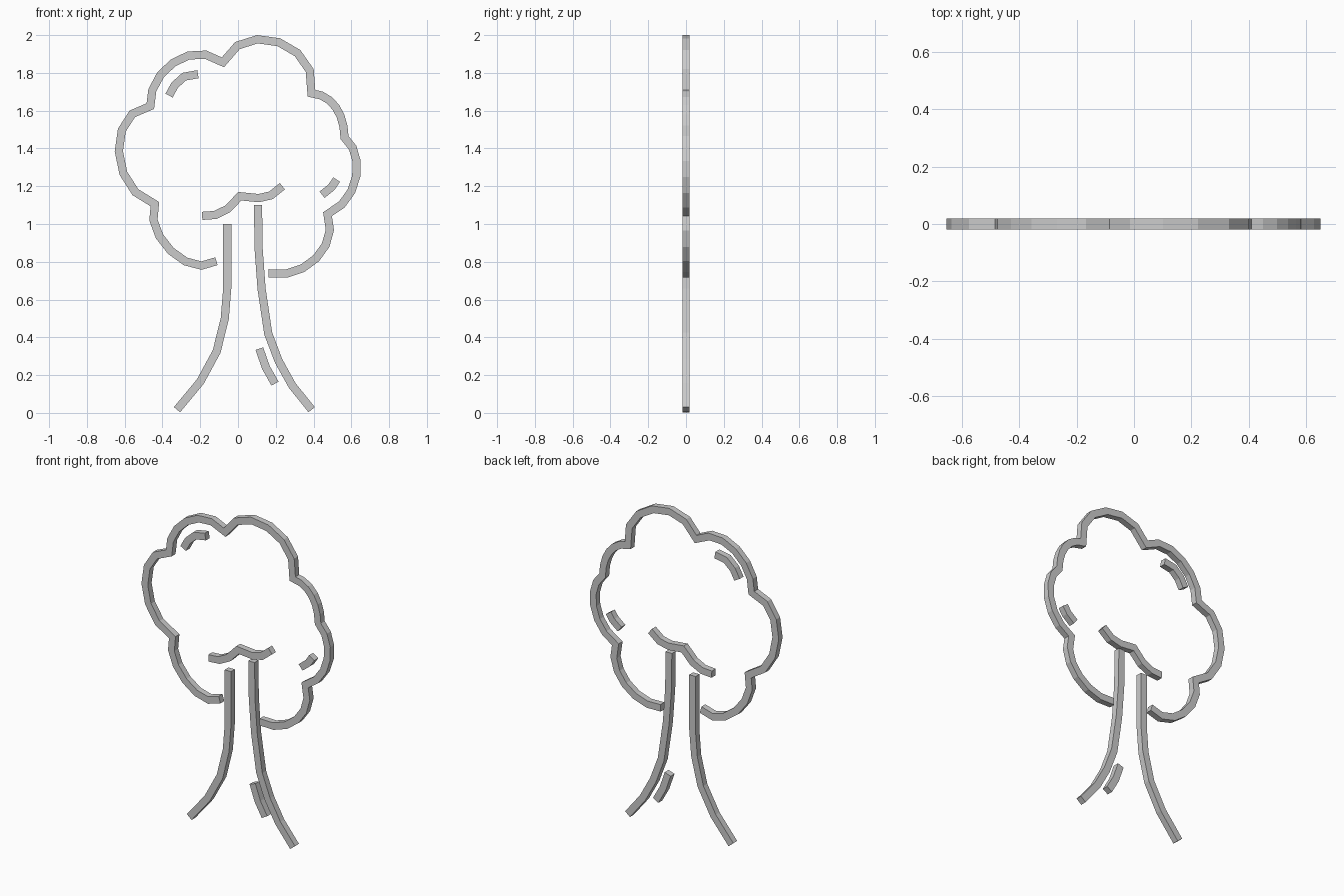
import bpy, bmesh
from mathutils import Vector

if "Cube" in bpy.data.objects:
    bpy.data.objects.remove(bpy.data.objects["Cube"])

HALF_W = 0.0215   # half stroke width in the xz plane
HALF_D = 0.019    # half thickness along y


def lobe(p0, a, b, p3, n=6):
    """Cubic arc passing through four points, sampled in n segments."""
    pts = []
    for i in range(n + 1):
        u = 3 * i / n
        w = (-(u - 1) * (u - 2) * (u - 3) / 6, u * (u - 2) * (u - 3) / 2,
             -u * (u - 1) * (u - 3) / 2, u * (u - 1) * (u - 2) / 6)
        pts.append(tuple(sum(k * p[j] for k, p in zip(w, (p0, a, b, p3)))
                         for j in (0, 1)))
    return pts


def stroke(name, points):
    """Square bar with mitred joints following an xz path."""
    P = [Vector(p) for p in points]
    dirs = [(q - p).normalized() for p, q in zip(P, P[1:])]
    bm = bmesh.new()
    rings = []
    for i, p in enumerate(P):
        d0, d1 = dirs[max(i - 1, 0)], dirs[min(i, len(dirs) - 1)]
        t = (d0 + d1).normalized()
        n = Vector((-t.y, t.x)) * HALF_W / max(t.dot(d1), 0.6)
        rings.append([bm.verts.new((p.x + s * n.x, y * HALF_D, p.y + s * n.y))
                      for s, y in ((1, -1), (1, 1), (-1, 1), (-1, -1))])
    for r, q in zip(rings, rings[1:]):
        for k in range(4):
            m = (k + 1) % 4
            bm.faces.new((r[k], r[m], q[m], q[k]))
    bm.faces.new(rings[0])
    bm.faces.new(rings[-1])
    bmesh.ops.recalc_face_normals(bm, faces=bm.faces)
    me = bpy.data.meshes.new(name)
    bm.to_mesh(me)
    bm.free()
    ob = bpy.data.objects.new(name, me)
    bpy.context.collection.objects.link(ob)
    return ob


# Crown outline: seven leafy lobes, each arc starting where the last one ended
crown = [(-.114, .803)]
for a, b, end in (
        ((-.278, .802), (-.416, .935), (-.44, 1.105)),
        ((-.607, 1.269), (-.615, 1.497), (-.464, 1.624)),
        ((-.411, 1.788), (-.262, 1.892), (-.08, 1.856)),
        ((.103, 1.978), (.315, 1.905), (.389, 1.692)),
        ((.484, 1.655), (.543, 1.571), (.564, 1.458)),
        ((.628, 1.332), (.600, 1.173), (.474, 1.052)),
        ((.464, .888), (.342, .766), (.162, .739))):
    crown += lobe(crown[-1], a, b, end)[1:]
stroke("crown_outline", crown)

# Trunk sides
stroke("trunk_left", [(-.323, .017), (-.20, .165), (-.113, .325),
                      (-.07, .50), (-.057, .66), (-.057, 1.0)])
stroke("trunk_right", [(.106, 1.10), (.109, .87), (.125, .655), (.16, .42),
                       (.215, .275), (.287, .145), (.39, .017)])

# Inner accents
stroke("bark_mark", [(.113, .34), (.148, .24), (.196, .155)])
stroke("inner_foliage", [(-.19, 1.043), (-.12, 1.048), (-.055, 1.08),
                         (.01, 1.147), (.11, 1.137), (.175, 1.152), (.235, 1.2)])
stroke("highlight_left", [(-.365, 1.68), (-.335, 1.735),
                          (-.285, 1.78), (-.212, 1.793)])
stroke("highlight_right", [(.445, 1.155), (.495, 1.195), (.522, 1.235)])
